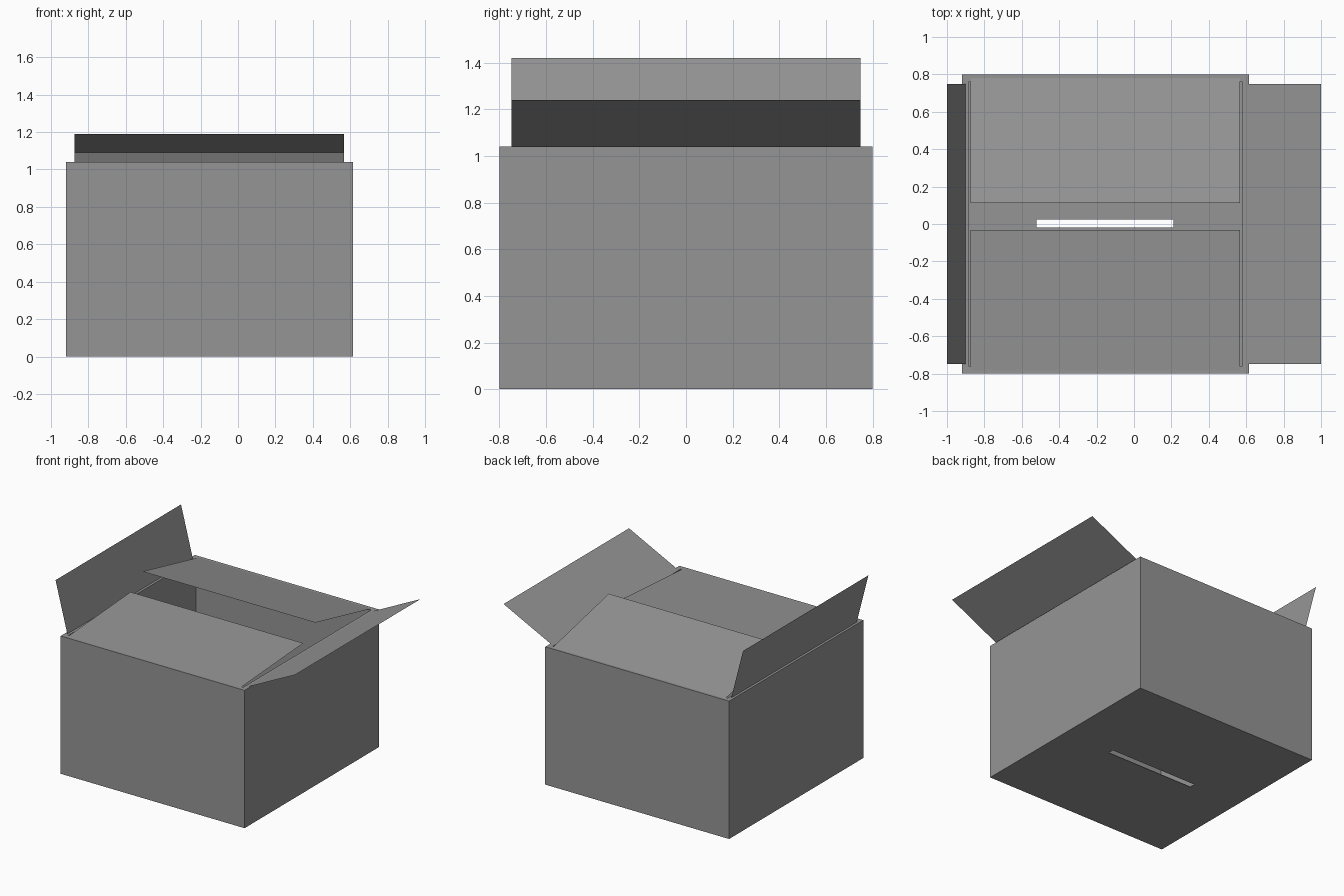
import bpy
import bmesh

cube = bpy.data.objects.get("Cube")
if cube:
    bpy.data.objects.remove(cube, do_unlink=True)

# Single grey card material
GREY = (0.3, 0.3, 0.3, 1.0)
card = bpy.data.materials.new("grey_card")
card.use_nodes = True
card.diffuse_color = GREY
card.node_tree.nodes["Principled BSDF"].inputs["Base Color"].default_value = GREY

# Main dimensions
X0, X1, Y, H = -0.92, 0.615, 0.8, 1.04
WALL, FLOOR = 0.037, 0.004
MID = WALL / 2


def add_object(name, bm):
    mesh = bpy.data.meshes.new(name)
    bm.to_mesh(mesh)
    bm.free()
    mesh.materials.append(card)
    obj = bpy.data.objects.new(name, mesh)
    bpy.context.collection.objects.link(obj)
    return obj


def ring(bm, x0, x1, y0, y1, z):
    return [bm.verts.new((x, y, z))
            for x, y in ((x0, y0), (x1, y0), (x1, y1), (x0, y1))]


# Open box: rectangles joined over the rim, down inside and through the floor slot
bm = bmesh.new()
outer = (X0, X1, -Y, Y)
inner = (X0 + WALL, X1 - WALL, -Y + WALL, Y - WALL)
slot = (-0.52, 0.21, -0.02, 0.025)
rings = [ring(bm, *rect, z) for rect, z in (
    (outer, 0), (outer, H), (inner, H), (inner, FLOOR), (slot, FLOOR), (slot, 0))]
for a, b in zip(rings, rings[1:] + rings[:1]):
    for i in range(4):
        j = (i + 1) % 4
        bm.faces.new((a[i], a[j], b[j], b[i]))
bmesh.ops.recalc_face_normals(bm, faces=bm.faces)
add_object("box_body", bm)


# Thin flaps hinged along the middle of the rim
def flap(name, hinge_a, hinge_b, offset):
    bm = bmesh.new()
    ends = [(*hinge_a, H), (*hinge_b, H)]
    tips = [tuple(p + o for p, o in zip(end, offset)) for end in reversed(ends)]
    bm.faces.new([bm.verts.new(p) for p in ends + tips])
    bmesh.ops.recalc_face_normals(bm, faces=bm.faces)
    face = next(iter(bm.faces))
    if face.normal.z < 0:
        face.normal_flip()
    add_object(name, bm)


FX0, FX1, FY = -0.875, 0.567, 0.748
flap("front_flap", (FX0, -Y + MID), (FX1, -Y + MID), (0, 0.75, 0.05))
flap("back_flap", (FX0, Y - MID), (FX1, Y - MID), (0, -0.67, 0.15))
flap("right_side_flap", (X0 + MID, -FY), (X0 + MID, FY), (-0.098, 0, 0.38))
flap("left_side_flap", (X1 - MID, -FY), (X1 - MID, FY), (0.403, 0, 0.2))
